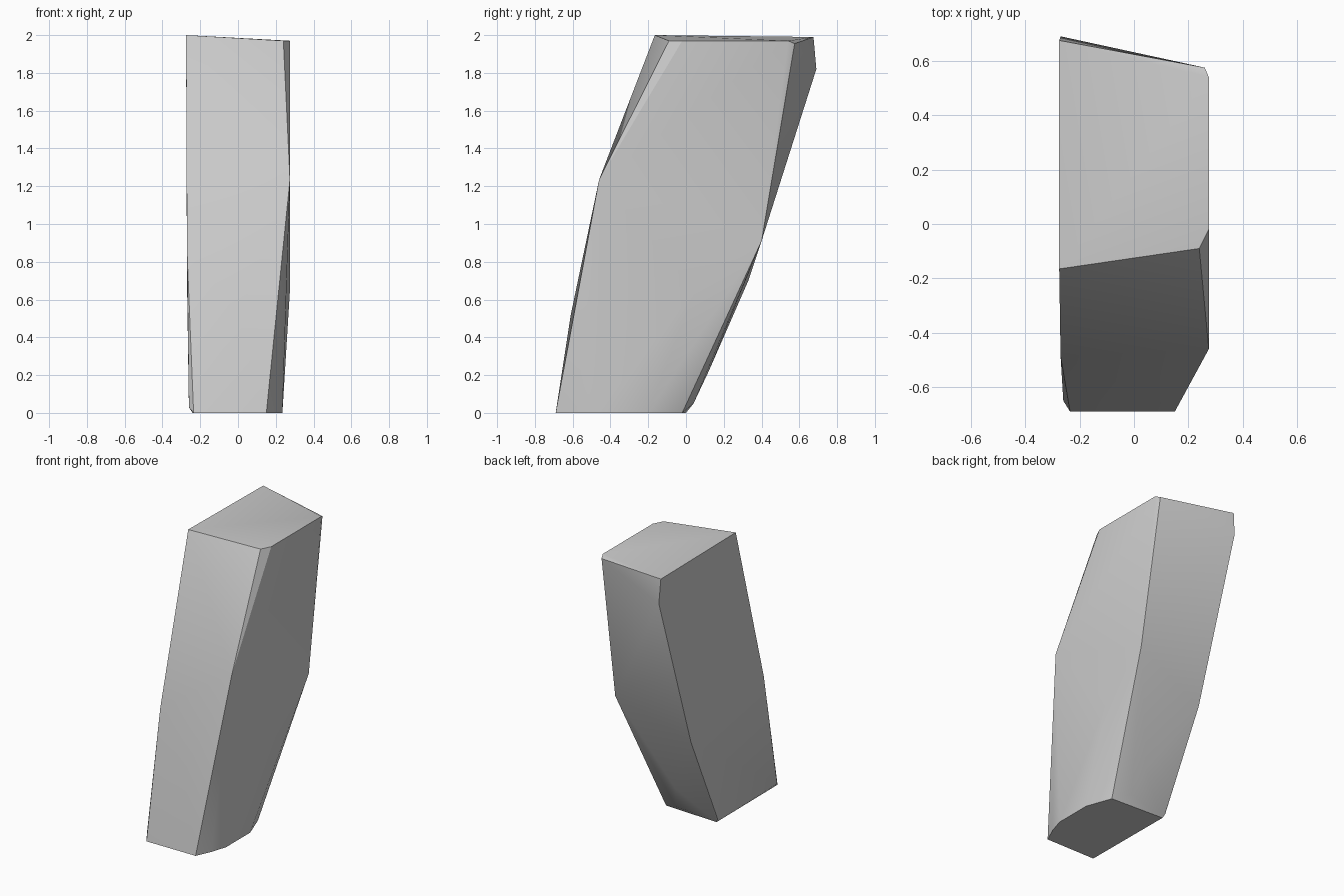
import bpy
import bmesh
import math

# Remove the default object
default_cube = bpy.data.objects.get("Cube")
if default_cube is not None:
    bpy.data.objects.remove(default_cube, do_unlink=True)


def make_material(name, colour):
    material = bpy.data.materials.new(name)
    material.use_nodes = True
    material.diffuse_color = colour
    shader = material.node_tree.nodes["Principled BSDF"]
    shader.inputs["Base Color"].default_value = colour
    return material


def make_convex_block(name, outlines, material):
    """Wrap a convex skin round the corner points of several outlines."""
    bm = bmesh.new()
    for outline in outlines:
        for corner in outline:
            bm.verts.new(corner)
    result = bmesh.ops.convex_hull(bm, input=bm.verts[:])
    unused = set(result["geom_interior"]) | set(result["geom_unused"])
    loose = [item for item in unused if isinstance(item, bmesh.types.BMVert)]
    bmesh.ops.delete(bm, geom=loose, context="VERTS")
    # Merge triangles that lie in the same flat facet
    bmesh.ops.dissolve_limit(bm, angle_limit=math.radians(1),
                             verts=bm.verts[:], edges=bm.edges[:])
    bmesh.ops.recalc_face_normals(bm, faces=bm.faces[:])

    mesh = bpy.data.meshes.new(name)
    bm.to_mesh(mesh)
    bm.free()
    mesh.materials.append(material)
    block = bpy.data.objects.new(name, mesh)
    bpy.context.collection.objects.link(block)
    return block


# Base: straight front, rounded side, small chamfer along the other side
base = [
    (-.235, -.69, 0), (.15, -.69, 0), (.2, -.58, 0), (.235, -.47, 0),
    (.235, -.2, 0), (.17, -.02, 0), (-.24, 0, 0),
    (-.26, -.65, .03), (-.255, .01, .03), (.05, .04, .05),
]

# Leaning body: bulges of the front, back and sides
body = [
    (0, -.61, .52), (0, .12, .22), (.275, .05, .65),
    (-.27, -.485, .86), (-.27, .33, .7),
    (.275, -.46, 1.235), (.275, .4, .91),
]

# Slightly sloping cap with clipped corners
cap = [
    (-.275, -.165, 2), (.24, -.09, 1.97), (.275, -.02, 1.97),
    (.275, .54, 1.97), (.26, .575, 1.955),
    (-.275, .675, 1.99), (-.27, .69, 1.82),
]

stone_grey = make_material("stone grey", (.6, .6, .6, 1))
stone = make_convex_block("leaning_stone", [base, body, cap], stone_grey)

# Soft facets with crisp main edges
bpy.ops.object.select_all(action="DESELECT")
stone.select_set(True)
bpy.context.view_layer.objects.active = stone
bpy.ops.object.shade_smooth_by_angle(angle=math.radians(30))
